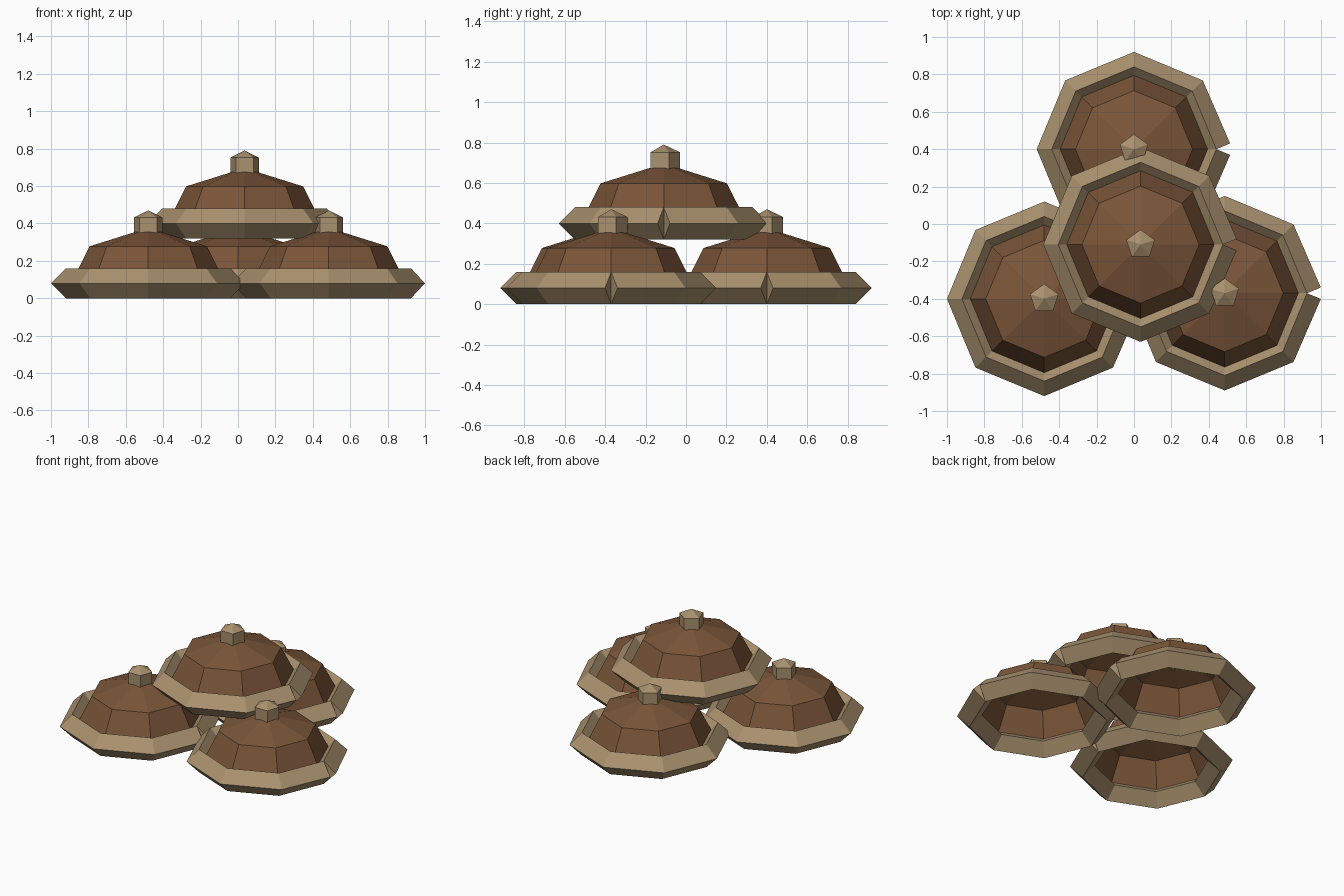
import bpy, bmesh
from math import cos, sin, pi
from mathutils import Vector

if "Cube" in bpy.data.objects:
    bpy.data.objects.remove(bpy.data.objects["Cube"])

SIDES = 8
RIM_RADIUS = 0.44
TUBE = 0.08


def material(name, color):
    mat = bpy.data.materials.new(name)
    mat.use_nodes = True
    mat.diffuse_color = (*color, 1)
    mat.node_tree.nodes["Principled BSDF"].inputs["Base Color"].default_value = (*color, 1)
    return mat


def finish(bm, name, mat):
    mesh = bpy.data.meshes.new(name)
    bm.to_mesh(mesh)
    bm.free()
    mesh.materials.append(mat)
    return mesh


def bridge(bm, a, b):
    for i in range(len(a)):
        j = (i + 1) % len(a)
        bm.faces.new((a[i], a[j], b[j], b[i]))


def lathe(name, mat, profile, sides, start=0.0):
    """Stack polygon rings of (radius, z) and close them with a pointed tip."""
    bm = bmesh.new()
    rings = []
    for r, z in profile[:-1]:
        angles = [start + 2 * pi * i / sides for i in range(sides)]
        rings.append([bm.verts.new((r * cos(a), r * sin(a), z)) for a in angles])
    for low, high in zip(rings, rings[1:]):
        bridge(bm, low, high)
    tip = bm.verts.new((0, 0, profile[-1][1]))
    for i in range(sides):
        bm.faces.new((rings[-1][i], rings[-1][(i + 1) % sides], tip))
    return finish(bm, name, mat)


def rim_tube(name, mat):
    """Diamond section swept round an octagon, with square-cut ends meeting at +x."""
    bm = bmesh.new()
    rings = []
    half = pi / SIDES
    for i in range(SIDES + 1):
        a = 2 * half * i
        facing = a + (half if i == 0 else -half if i == SIDES else 0)
        centre = Vector((cos(a), sin(a), 0)) * RIM_RADIUS + Vector((0, 0, TUBE))
        out = Vector((cos(facing), sin(facing), 0)) * TUBE
        up = Vector((0, 0, TUBE))
        rings.append([bm.verts.new(centre + d) for d in (out, up, -out, -up)])
    for a, b in zip(rings, rings[1:]):
        bridge(bm, a, b)
    bm.faces.new(rings[0])
    bm.faces.new(rings[-1])
    bmesh.ops.recalc_face_normals(bm, faces=bm.faces)
    return finish(bm, name, mat)


tan = material("pale tan", (0.40, 0.285, 0.157))
brown = material("leather brown", (0.195, 0.092, 0.041))

# Parts shared by every shield
parts = {
    "rim": rim_tube("rim", tan),
    "dome": lathe("dome", brown, [(0.43, 0.045), (0.313, 0.278), (0, 0.376)], SIDES),
    "knob": lathe("knob", tan, [(0.08, 0.34), (0.08, 0.432), (0, 0.47)], 5, pi / 2),
}

# Three shields on the ground and one resting on them
places = {
    "right": (-0.48, -0.40, 0),
    "left": (0.485, -0.37, 0),
    "back": (0, 0.40, 0),
    "top": (0.035, -0.11, 0.32),
}
for place, location in places.items():
    for part, mesh in parts.items():
        obj = bpy.data.objects.new(f"{place}_shield_{part}", mesh)
        obj.location = location
        bpy.context.collection.objects.link(obj)
